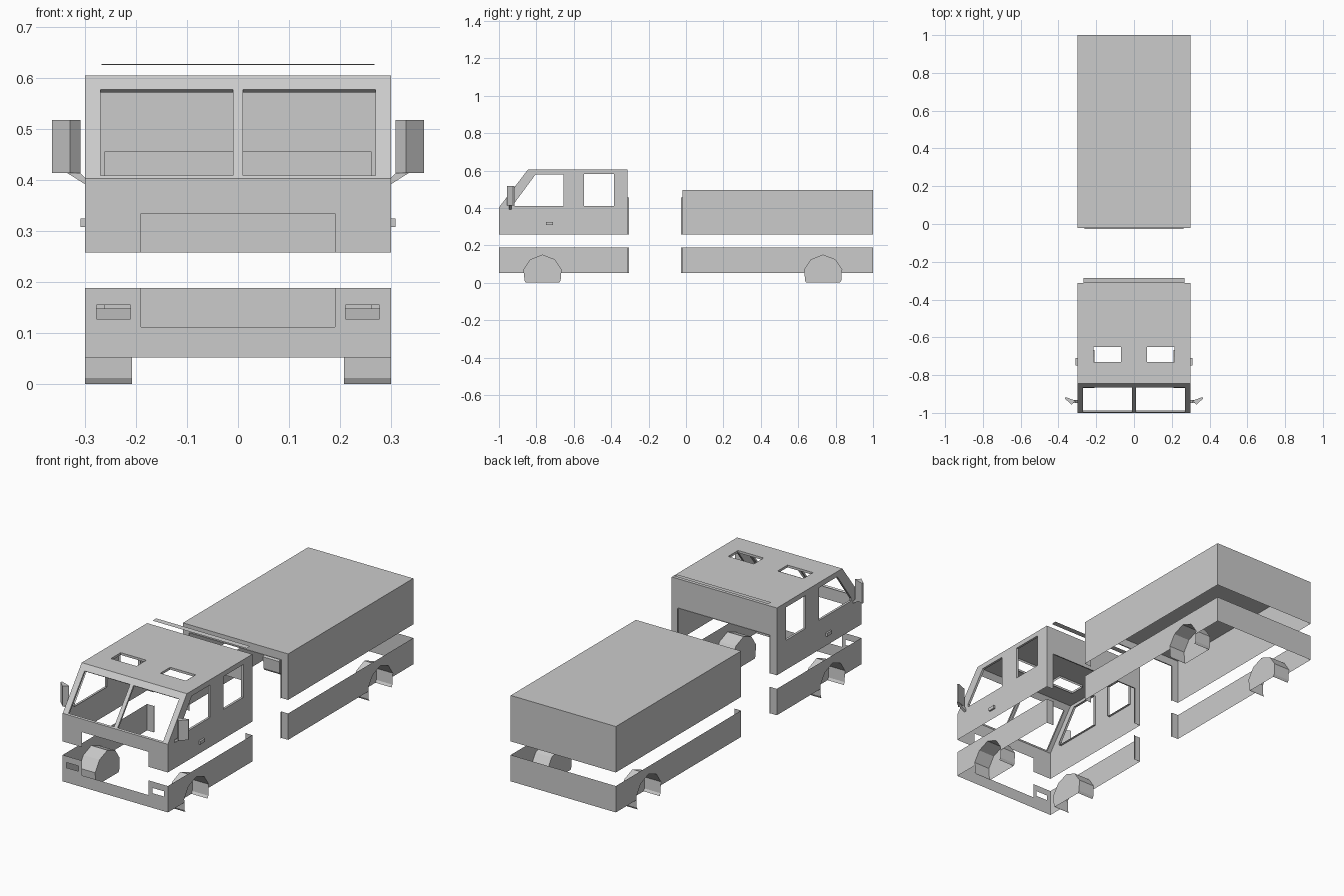
import bpy, bmesh
from mathutils import Vector

if "Cube" in bpy.data.objects:
    bpy.data.objects.remove(bpy.data.objects["Cube"])

W = 0.30            # half width of the body
Z0, Z1 = 0.052, 0.188   # lower skirt
Z2 = 0.258          # bottom of upper shells
ROOF, BOX = 0.605, 0.495
FRONT, CAB_BACK, BOX_FRONT, BACK = -1.0, -0.312, -0.02, 1.0
WHEELS = (-0.767, 0.733)


def finish(name, bm):
    bmesh.ops.remove_doubles(bm, verts=bm.verts, dist=1e-5)
    me = bpy.data.meshes.new(name)
    bm.to_mesh(me)
    bm.free()
    ob = bpy.data.objects.new(name, me)
    bpy.context.collection.objects.link(ob)
    return ob


def panel(bm, outer, normal, holes=(), rim=0.0):
    """Flat sheet with holes; each hole may get a rim going inwards."""
    n = Vector(normal).normalized()
    edges, loops = [], []
    for pts in [outer, *holes]:
        vs = [bm.verts.new(p) for p in pts]
        loops.append(vs)
        edges += [bm.edges.new((vs[i - 1], vs[i])) for i in range(len(vs))]
    res = bmesh.ops.triangle_fill(bm, edges=edges, use_beauty=True, normal=n)
    for f in [g for g in res['geom'] if isinstance(g, bmesh.types.BMFace)]:
        f.normal_update()
        if f.normal.dot(n) < 0:
            f.normal_flip()
    if rim:
        for vs in loops[1:]:
            inner = [bm.verts.new(v.co - n * rim) for v in vs]
            for i in range(len(vs)):
                bm.faces.new((vs[i - 1], vs[i], inner[i], inner[i - 1]))


def rect(a0, a1, b0, b1):
    return [(a0, b0), (a1, b0), (a1, b1), (a0, b1)]


def at_x(x, pts): return [(x, y, z) for y, z in pts]
def at_y(y, pts): return [(x, y, z) for x, z in pts]
def at_z(z, pts): return [(x, y, z) for x, y in pts]


def strip(bm, pts, offset):
    """Narrow lip along an open path."""
    a = [bm.verts.new(p) for p in pts]
    b = [bm.verts.new(Vector(p) + Vector(offset)) for p in pts]
    for i in range(len(a) - 1):
        bm.faces.new((a[i], a[i + 1], b[i + 1], b[i]))


def gangway(bm, y, top, direction):
    """End wall with a large doorway and a thin lip round it."""
    door = [(-.262, Z2), (-.262, .455), (.262, .455), (.262, Z2)]
    panel(bm, at_y(y, [(-W, Z2)] + door + [(W, Z2), (W, top), (-W, top)]), (0, direction, 0))
    strip(bm, at_y(y, door), (0, direction * .006, 0))


# Upper cab shell
bm = bmesh.new()
SILL_Z, ROOF_Y = 0.403, -0.845
profile = [(FRONT, Z2), (CAB_BACK, Z2), (CAB_BACK, ROOF), (ROOF_Y, ROOF), (FRONT, SILL_Z)]
front_window = [(-.918, .41), (-.655, .41), (-.655, .578), (-.805, .578), (-.918, .425)]
for s in (-1, 1):
    panel(bm, at_x(s * W, profile), (s, 0, 0),
          [at_x(s * W, front_window), at_x(s * W, rect(-.545, -.385, .41, .58))], .012)


def screen(x, z):
    t = (z - SILL_Z) / (ROOF - SILL_Z)
    return (x, FRONT + t * (ROOF_Y - FRONT), z)


panel(bm, [screen(*p) for p in rect(-W, W, SILL_Z, ROOF)],
      (0, -(ROOF - SILL_Z), ROOF_Y - FRONT),
      [[screen(*p) for p in rect(a, a + .26, .409, .578)] for a in (-.27, .01)], .01)
panel(bm, at_z(ROOF, rect(-W, W, ROOF_Y, CAB_BACK)), (0, 0, 1),
      [at_z(ROOF, rect(a, a + .146, -.73, -.65)) for a in (-.214, .068)], .012)
panel(bm, at_y(FRONT, [(-W, Z2), (-.19, Z2), (-.19, .335), (.19, .335), (.19, Z2),
                       (W, Z2), (W, SILL_Z), (-W, SILL_Z)]), (0, -1, 0))
gangway(bm, CAB_BACK, ROOF, 1)
finish("cab_upper_shell", bm)

# Rear cargo box shell
bm = bmesh.new()
for s in (-1, 1):
    panel(bm, at_x(s * W, rect(BOX_FRONT, BACK, Z2, BOX)), (s, 0, 0))
panel(bm, at_z(BOX, rect(-W, W, BOX_FRONT, BACK)), (0, 0, 1))
panel(bm, at_y(BACK, rect(-W, W, Z2, BOX)), (0, 1, 0))
gangway(bm, BOX_FRONT, BOX, -1)
finish("rear_upper_shell", bm)

# Lower skirts with wheel cut-outs
ARCH = [(-.1, .07), (-.064, .123), (0, .148), (.064, .123), (.1, .07)]


def skirt(bm, y0, y1, wheel, inner_y, direction):
    cut = [(wheel + a, z) for a, z in [(-.098, Z0)] + ARCH + [(.098, Z0)]]
    for s in (-1, 1):
        panel(bm, at_x(s * W, [(y0, Z0)] + cut + [(y1, Z0), (y1, Z1), (y0, Z1)]), (s, 0, 0))
        panel(bm, at_y(inner_y, rect(s * .262, s * W, Z0, Z1)), (0, direction, 0))
        strip(bm, at_y(inner_y, [(s * .262, Z0), (s * .262, Z1)]), (0, direction * .006, 0))


bm = bmesh.new()
skirt(bm, FRONT, CAB_BACK, WHEELS[0], CAB_BACK, 1)
panel(bm, at_y(FRONT, [(-W, Z0), (W, Z0), (W, Z1), (.19, Z1), (.19, .112),
                       (-.19, .112), (-.19, Z1), (-W, Z1)]), (0, -1, 0),
      [at_y(FRONT, rect(a, a + .067, .128, .155)) for a in (-.278, .211)])
finish("cab_lower_skirt", bm)

bm = bmesh.new()
skirt(bm, BOX_FRONT, BACK, WHEELS[1], BOX_FRONT, -1)
panel(bm, at_y(BACK, rect(-W, W, Z0, Z1)), (0, 1, 0))
finish("rear_lower_skirt", bm)

# Wheel wells: open outside and below, capped inside
WELL = [(-.09, 0), (-.097, .012)] + ARCH + [(.097, .012), (.09, 0)]
for end, wheel in zip(("front", "rear"), WHEELS):
    for side, s in (("left", -1), ("right", 1)):
        bm = bmesh.new()
        pts = at_x(s * .208, [(wheel + a, z) for a, z in WELL])
        panel(bm, pts, (-s, 0, 0))
        strip(bm, pts, (s * (W - .208), 0, 0))
        finish(f"{end}_{side}_wheel_well", bm)

# Mirrors with arms, and door handles
def prism(bm, base, offset):
    a = [bm.verts.new(p) for p in base]
    b = [bm.verts.new(Vector(p) + Vector(offset)) for p in base]
    bm.faces.new(a)
    bm.faces.new(b[::-1])
    for i in range(len(a)):
        bm.faces.new((a[i - 1], a[i], b[i], b[i - 1]))
    bmesh.ops.recalc_face_normals(bm, faces=bm.faces)


for side, s in (("left", -1), ("right", 1)):
    bm = bmesh.new()
    plan = [(.309, -.936), (.33, -.957), (.365, -.925), (.362, -.916)]
    prism(bm, at_z(.414, [(s * x, y) for x, y in plan]), (0, 0, .104))
    finish(f"{side}_mirror", bm)
    bm = bmesh.new()
    arm = [(.3, .392), (.335, .414), (.309, .414), (.3, .405)]
    prism(bm, at_y(-.947, [(s * x, z) for x, z in arm]), (0, .014, 0))
    finish(f"{side}_mirror_arm", bm)
    bm = bmesh.new()
    prism(bm, at_x(s * W, rect(-.748, -.71, .308, .325)), (s * .009, 0, 0))
    finish(f"{side}_door_handle", bm)

# Thin strip behind the roof
bm = bmesh.new()
strip(bm, [(-.268, -.312, .626), (.268, -.312, .626)], (0, .027, .002))
finish("roof_rear_strip", bm)
